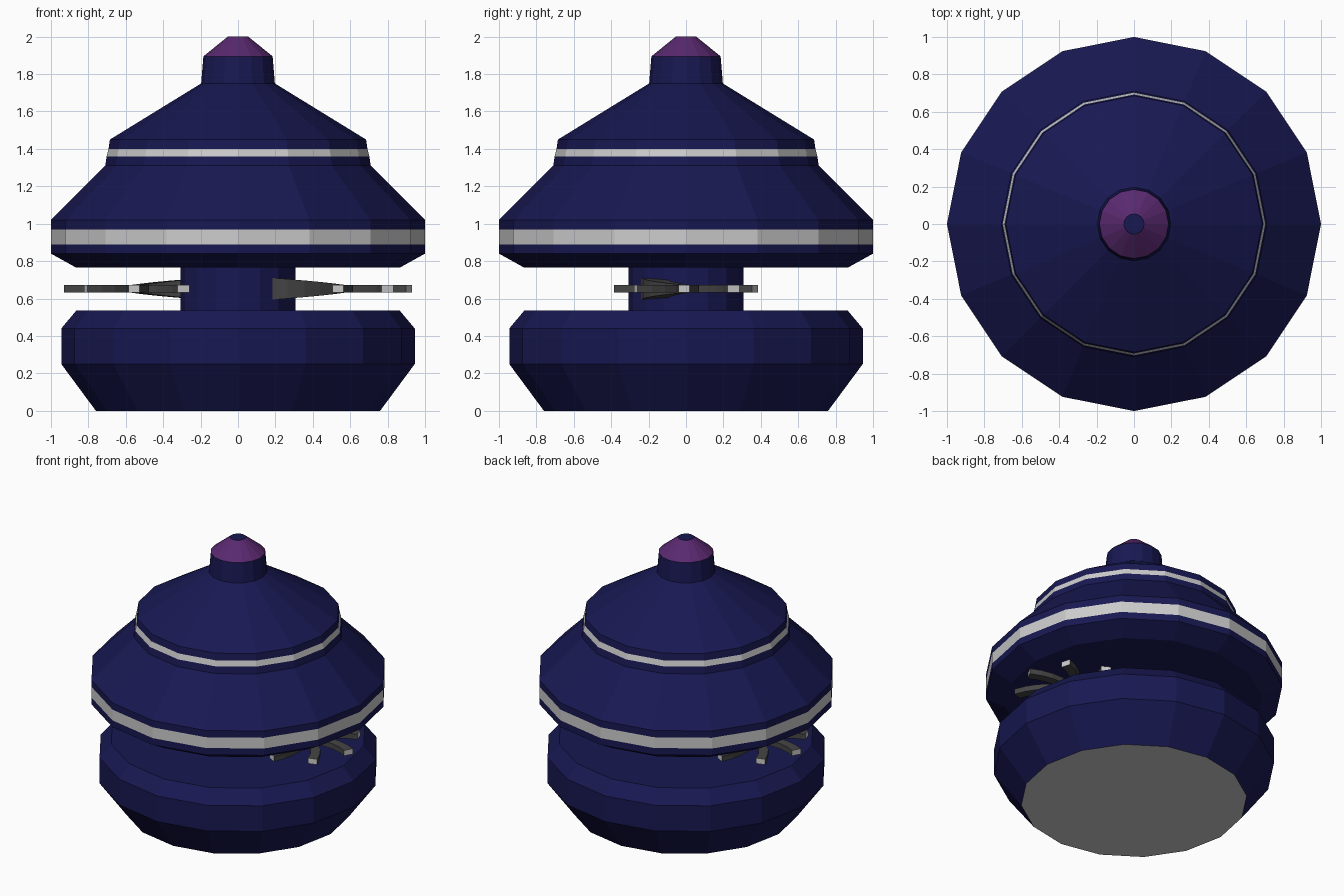
import bpy, bmesh
from math import sin, cos, pi, radians

if "Cube" in bpy.data.objects:
    bpy.data.objects.remove(bpy.data.objects["Cube"])

SIDES = 16


def material(name, rgb):
    m = bpy.data.materials.new(name)
    m.diffuse_color = (*rgb, 1)
    m.use_nodes = True
    m.node_tree.nodes["Principled BSDF"].inputs["Base Color"].default_value = m.diffuse_color
    return m


NAVY = material("navy", (0.009, 0.009, 0.085))
WHITE = material("white", (0.75, 0.75, 0.72))
PURPLE = material("purple", (0.10, 0.022, 0.16))
DARK = material("dark_grey", (0.06, 0.06, 0.06))


def finish(name, bm, mats):
    bmesh.ops.recalc_face_normals(bm, faces=bm.faces)
    me = bpy.data.meshes.new(name)
    bm.to_mesh(me)
    bm.free()
    for m in mats:
        me.materials.append(m)
    ob = bpy.data.objects.new(name, me)
    bpy.context.collection.objects.link(ob)
    return ob


def lathe(name, profile, mats, bands=(), cap_top=False):
    """Spin (radius, z) points; segments listed in bands use the second material."""
    bm = bmesh.new()
    rings = [[bm.verts.new((r * cos(2 * pi * i / SIDES), r * sin(2 * pi * i / SIDES), z))
              for i in range(SIDES)] for r, z in profile]
    for k, (a, b) in enumerate(zip(rings, rings[1:])):
        for i in range(SIDES):
            j = (i + 1) % SIDES
            f = bm.faces.new((a[i], a[j], b[j], b[i]))
            f.material_index = 1 if k in bands else 0
    if cap_top:
        bm.faces.new(rings[-1])
    return finish(name, bm, mats)


# Body: one turned profile with a white stripe on each tier and a purple tip
lathe("body", [(0.76, 0), (0.945, 0.25), (0.945, 0.44), (0.865, 0.535),
               (0.307, 0.535), (0.307, 0.765), (0.865, 0.765), (1, 0.84),
               (1, 0.89), (1, 0.97), (1, 1.02), (0.71, 1.31), (0.702, 1.36),
               (0.692, 1.40), (0.685, 1.45), (0.197, 1.75), (0.185, 1.895)],
      [NAVY, WHITE], bands=(8, 12))
lathe("tip", [(0.185, 1.895), (0.055, 2.0)], [PURPLE])
lathe("tip_cap", [(0.055, 1.999), (0.054, 2.0)], [NAVY], cap_top=True)

# Plain grey underside
bm = bmesh.new()
bmesh.ops.create_circle(bm, cap_ends=True, segments=SIDES, radius=0.76)
for f in bm.faces:
    if f.normal.z > 0:
        f.normal_flip()
me = bpy.data.meshes.new("underside")
bm.to_mesh(me)
bm.free()
bpy.context.collection.objects.link(bpy.data.objects.new("underside", me))


def add_blade(bm, angle, length, w0, w1, h0, h1, turn=54, steps=5, z=0.652):
    """Curved bar from the hub outwards, bending clockwise, with a white end face."""
    turn = radians(turn)
    radius = length / (2 * sin(turn / 2))
    start = angle + turn / 2
    rings = []
    for i in range(steps + 1):
        t = i / steps
        head = start - turn * t
        x = radius * (sin(start) - sin(head))
        y = radius * (cos(head) - cos(start))
        w, h = (w0 + (w1 - w0) * t) / 2, (h0 + (h1 - h0) * t) / 2
        nx, ny = -sin(head), cos(head)
        rings.append([bm.verts.new((x + nx * w * s, y + ny * w * s, z + h * u))
                      for s, u in ((-1, -1), (1, -1), (1, 1), (-1, 1))])
    for a, b in zip(rings, rings[1:]):
        for i in range(4):
            j = (i + 1) % 4
            bm.faces.new((a[i], a[j], b[j], b[i]))
    bm.faces.new(rings[0])
    bm.faces.new(rings[-1]).material_index = 1


# Swirl hands: seven blades plus a thick arm that enters the neck
def hand(name, side_angle):
    bm = bmesh.new()
    for k in range(8):
        if k != 5:
            add_blade(bm, k * pi / 4 - 0.027, 0.37, 0.06, 0.067, 0.04, 0.04)
    add_blade(bm, radians(204), 0.41, 0.06, 0.15, 0.042, 0.12)
    ob = finish(name, bm, [DARK, WHITE])
    ob.location = (0.545 * cos(side_angle), 0.545 * sin(side_angle), 0)
    ob.rotation_euler.z = side_angle


hand("right_hand", 0)
hand("left_hand", pi)
